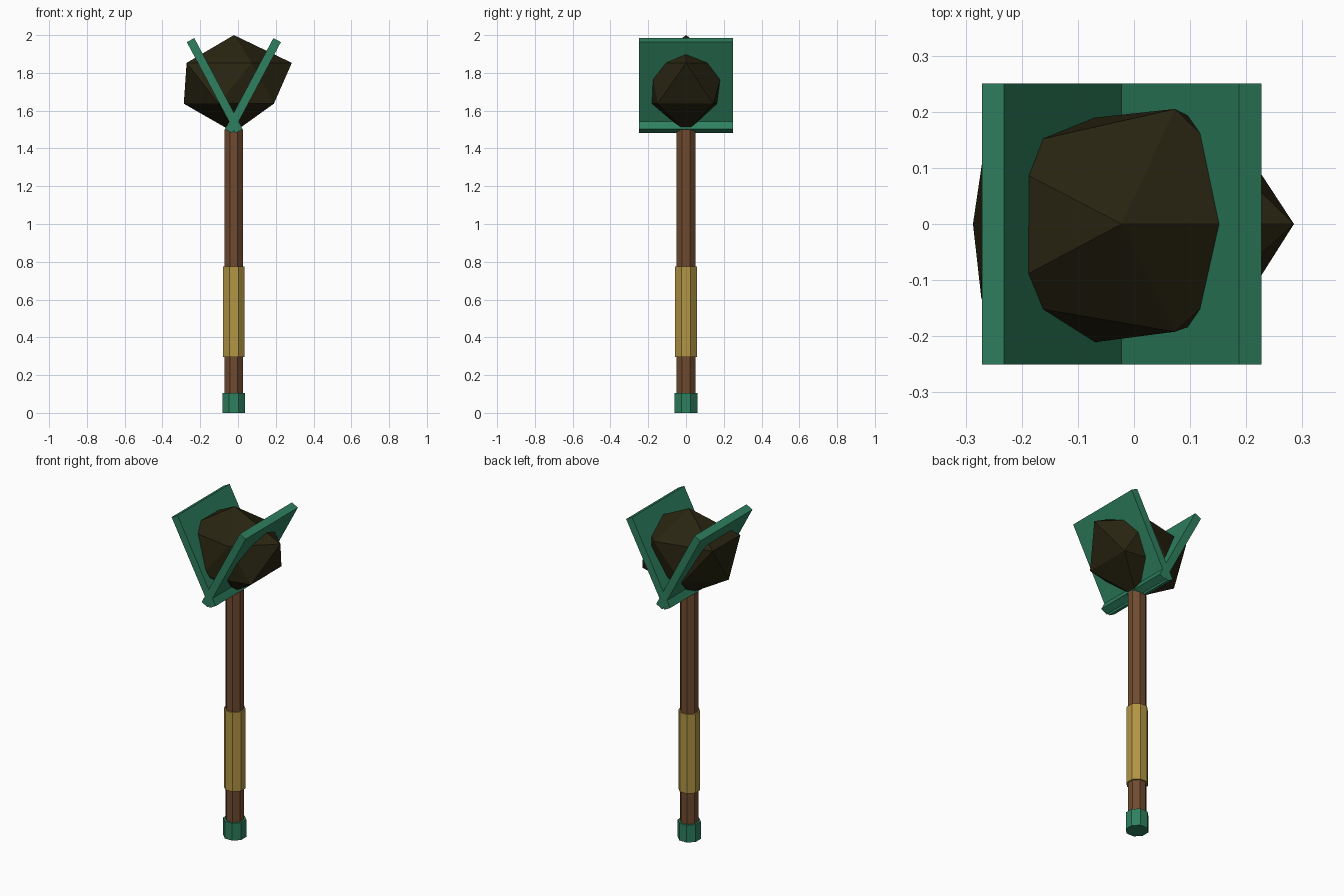
import bpy, bmesh, math
from mathutils import Matrix

cube = bpy.data.objects.get("Cube")
if cube:
    bpy.data.objects.remove(cube, do_unlink=True)

AXIS_X = -0.022  # the shaft sits slightly off centre


def material(name, rgb):
    linear = [(c / 255 / 12.92) if c < 11 else ((c / 255 + 0.055) / 1.055) ** 2.4 for c in rgb]
    mat = bpy.data.materials.new(name)
    mat.use_nodes = True
    mat.diffuse_color = (*linear, 1)
    mat.node_tree.nodes["Principled BSDF"].inputs["Base Color"].default_value = (*linear, 1)
    return mat


green = material("green metal", (46, 128, 95))
brown = material("brown wood", (112, 75, 48))
gold = material("tan wrap", (178, 149, 68))
dark = material("dark stone", (40, 36, 17))


def add_object(name, bm, mat):
    bmesh.ops.recalc_face_normals(bm, faces=bm.faces)
    mesh = bpy.data.meshes.new(name)
    bm.to_mesh(mesh)
    bm.free()
    mesh.materials.append(mat)
    obj = bpy.data.objects.new(name, mesh)
    bpy.context.collection.objects.link(obj)
    return obj


def prism(name, half_width, bottom, top, mat):
    """Upright eight-sided bar with a flat side to the front."""
    bm = bmesh.new()
    radius = half_width / math.cos(math.pi / 8)
    place = Matrix.Translation((AXIS_X, 0, (bottom + top) / 2)) @ Matrix.Rotation(math.pi / 8, 4, "Z")
    bmesh.ops.create_cone(bm, cap_ends=True, segments=8, radius1=radius, radius2=radius,
                          depth=top - bottom, matrix=place)
    return add_object(name, bm, mat)


def plate(name, side):
    """Square slab leaning outward; the two cross at the shaft."""
    bm = bmesh.new()
    place = (Matrix.Translation((AXIS_X + side * 0.101, 0, 1.7325))
             @ Matrix.Rotation(side * math.radians(28), 4, "Y")
             @ Matrix.Diagonal((0.045, 0.5, 0.546, 1)))
    bmesh.ops.create_cube(bm, size=1, matrix=place)
    return add_object(name, bm, green)


# Shaft, grip and pommel
prism("handle", 0.049, 0.02, 1.5, brown)
prism("grip", 0.057, 0.295, 0.775, gold)
prism("pommel", 0.06, 0, 0.105, green)

# Crossed head plates
plate("left_plate", 1)
plate("right_plate", -1)

# Faceted stone head: two uneven rings of five corners between two tips
upper = [(0.285, 0), (0.073, 0.205), (-0.268, 0.128), (-0.272, -0.133), (0.073, -0.192)]
lower = [(0.19, 0.145), (-0.103, 0.186), (-0.287, 0), (-0.103, -0.215), (0.19, -0.15)]
bm = bmesh.new()
tip = bm.verts.new((AXIS_X, 0, 2.0))
base = bm.verts.new((AXIS_X, 0, 1.485))
up = [bm.verts.new((x, y, 1.853)) for x, y in upper]
low = [bm.verts.new((x, y, 1.637)) for x, y in lower]
for i in range(5):
    j = (i + 1) % 5
    bm.faces.new((tip, up[i], up[j]))
    bm.faces.new((up[i], low[i], up[j]))
    bm.faces.new((low[i], low[j], up[j]))
    bm.faces.new((base, low[j], low[i]))
add_object("stone_head", bm, dark)
